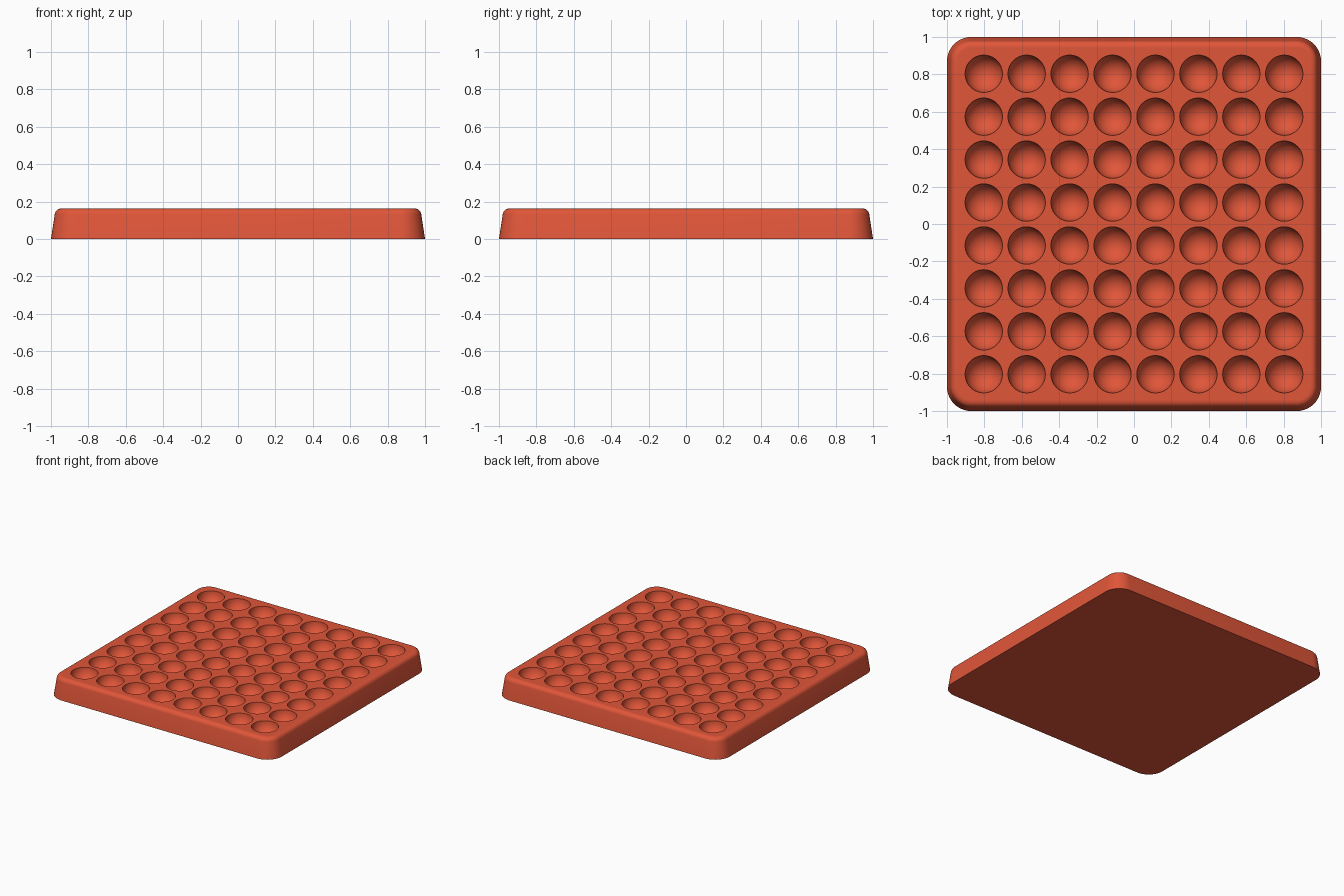
import bpy, bmesh
from math import sin, cos, pi, radians

if "Cube" in bpy.data.objects:
    bpy.data.objects.remove(bpy.data.objects["Cube"], do_unlink=True)

HEIGHT = 0.163
CORNER = 0.87                 # centre of the rounded corners
FILLET = 0.035                # rounding of the top edge
COUNT, PITCH, RADIUS = 8, 0.2295, 0.1
SEGMENTS, RINGS = 40, 10

clay = bpy.data.materials.new("terracotta_red")
clay.use_nodes = True
color = (0.75, 0.093, 0.041, 1)
clay.diffuse_color = color
bsdf = next(n for n in clay.node_tree.nodes if n.type == 'BSDF_PRINCIPLED')
bsdf.inputs["Base Color"].default_value = color

bm = bmesh.new()


def rounded_square(half, z, steps=10):
    """Counter-clockwise ring of vertices with round corners."""
    ring, r = [], half - CORNER
    for q, (sx, sy) in enumerate([(1, 1), (-1, 1), (-1, -1), (1, -1)]):
        for i in range(steps + 1):
            a = (q + i / steps) * pi / 2
            ring.append(bm.verts.new((sx * CORNER + r * cos(a),
                                      sy * CORNER + r * sin(a), z)))
    return ring


def circle(x, y, z, r):
    return [bm.verts.new((x + r * cos(2 * pi * i / SEGMENTS),
                          y + r * sin(2 * pi * i / SEGMENTS), z))
            for i in range(SEGMENTS)]


def bridge(lower, upper):
    n = len(lower)
    for i in range(n):
        j = (i + 1) % n
        bm.faces.new((lower[i], lower[j], upper[j], upper[i])).smooth = True


def ring_edges(ring):
    return [bm.edges.get((ring[i - 1], ring[i])) for i in range(len(ring))]


# Sloping side wall, then the rounded upper edge
base = rounded_square(1, 0)
bm.faces.new(base[::-1])
rings = [base]
for i in range(7):
    a = radians(8.5 + 81.5 * i / 6)
    rings.append(rounded_square(0.945 + FILLET * cos(a),
                                HEIGHT - FILLET + FILLET * sin(a)))
for lower, upper in zip(rings, rings[1:]):
    bridge(lower, upper)
top_edges = ring_edges(rings[-1])

# Hemispherical hollows
start = -(COUNT - 1) / 2 * PITCH
for row in range(COUNT):
    for col in range(COUNT):
        x, y = start + col * PITCH, start + row * PITCH
        rim = previous = circle(x, y, HEIGHT, RADIUS)
        for k in range(1, RINGS):
            a = k / RINGS * pi / 2
            ring = circle(x, y, HEIGHT - RADIUS * sin(a), RADIUS * cos(a))
            bridge(previous, ring)
            previous = ring
        pole = bm.verts.new((x, y, HEIGHT - RADIUS))
        for i in range(SEGMENTS):
            bm.faces.new((previous[i - 1], previous[i], pole)).smooth = True
        top_edges += ring_edges(rim)

# Flat top surface around the hollows
filled = bmesh.ops.triangle_fill(bm, edges=top_edges, use_beauty=True,
                                 normal=(0, 0, 1))
for f in filled["geom"]:
    if isinstance(f, bmesh.types.BMFace):
        f.smooth = False
        f.normal_update()
        if f.normal.z < 0:
            f.normal_flip()

mesh = bpy.data.meshes.new("dimpled_tray")
bm.to_mesh(mesh)
bm.free()
mesh.materials.append(clay)
tray = bpy.data.objects.new("dimpled_tray", mesh)
bpy.context.collection.objects.link(tray)
